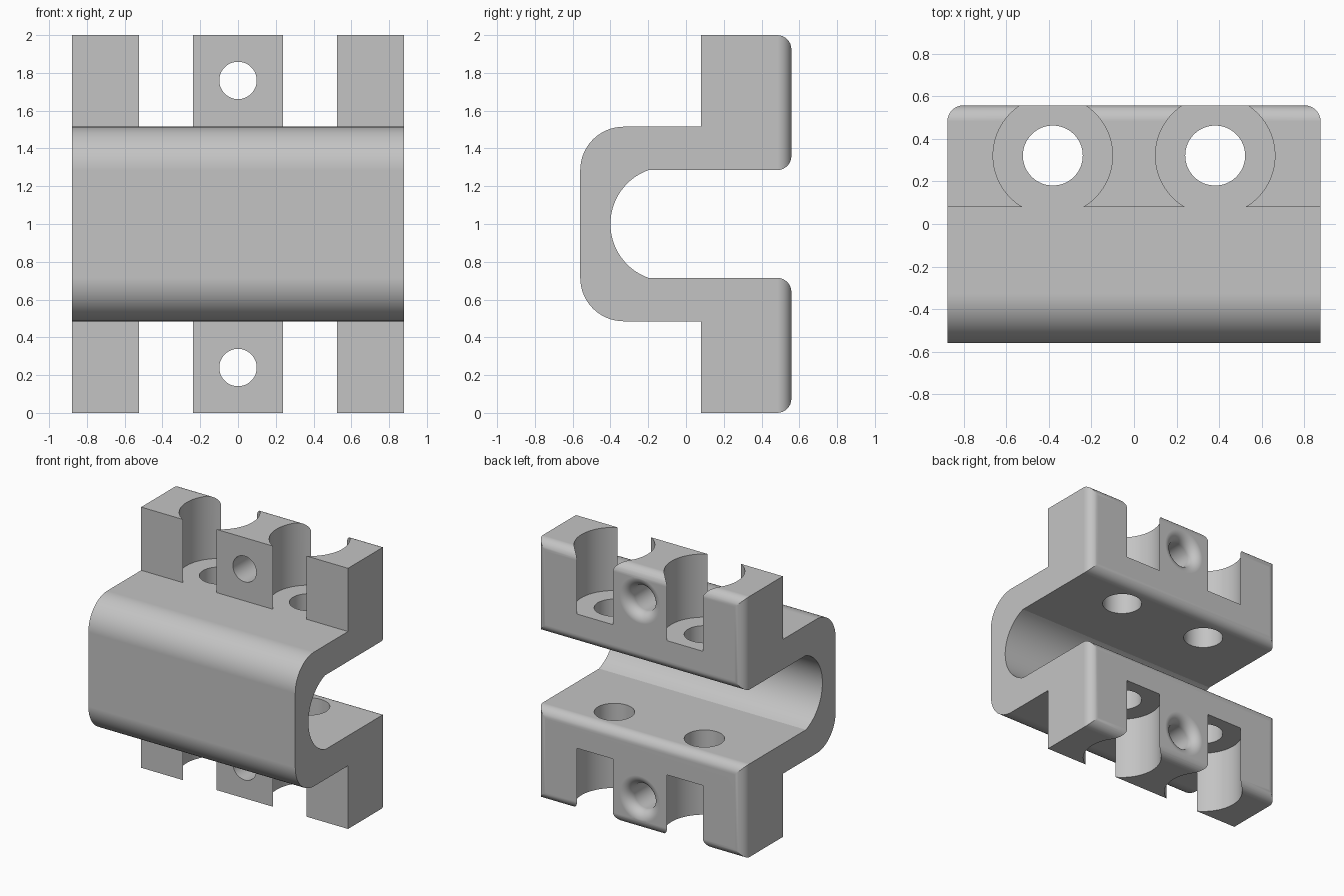
import bpy, bmesh
from math import sin, cos, pi, asin, radians

if "Cube" in bpy.data.objects:
    bpy.data.objects.remove(bpy.data.objects["Cube"], do_unlink=True)

HALF_X, BACK, FRONT, FLANGE = 0.878, 0.558, -0.56, 0.08
MID, WALL, SLOT = 1.0, 0.515, 0.285      # half heights about the middle plane
ROUND = 0.075

grey = bpy.data.materials.new("grey_metal")
grey.use_nodes = True
colour = (0.55, 0.55, 0.55, 1)
grey.diffuse_color = colour
grey.node_tree.nodes["Principled BSDF"].inputs["Base Color"].default_value = colour


def arc(cy, cz, r, a0, a1, n):
    return [(cy + r * cos(a0 + (a1 - a0) * i / n), cz + r * sin(a0 + (a1 - a0) * i / n))
            for i in range(n + 1)]


def make_object(name, bm):
    bmesh.ops.recalc_face_normals(bm, faces=bm.faces)
    mesh = bpy.data.meshes.new(name)
    bm.to_mesh(mesh)
    bm.free()
    mesh.materials.append(grey)
    ob = bpy.data.objects.new(name, mesh)
    bpy.context.collection.objects.link(ob)
    return ob


def lathe(name, profile, place, n=64):
    """Closed solid of revolution; place maps (radial u, radial v, along) to a point."""
    bm = bmesh.new()
    rings = [[bm.verts.new(place(r * cos(2 * pi * k / n), r * sin(2 * pi * k / n), h))
              for k in range(n)] for r, h in profile]
    for a, b in zip(rings, rings[1:]):
        for k in range(n):
            bm.faces.new((a[k], a[k - 1], b[k - 1], b[k]))
    bm.faces.new(rings[0])
    bm.faces.new(rings[-1])
    return make_object(name, bm)


# Clamp body: upper half of the side profile, mirrored and extruded along x
slot_r = 0.303
slot_y = -0.40 + slot_r
slot_a = asin(SLOT / slot_r)
outer = arc(FRONT + 0.23, WALL - 0.23, 0.23, pi, pi / 2, 16)
inner = arc(slot_y, 0, slot_r, pi - slot_a, pi, 16)
upper = outer + [(FLANGE, WALL), (FLANGE, 1), (BACK, 1), (BACK, SLOT)] + inner
lower = [(y, -z) for y, z in reversed(upper[:-1])]
bm = bmesh.new()
cap = bm.faces.new([bm.verts.new((-HALF_X, y, MID + z)) for y, z in upper + lower])
ext = bmesh.ops.extrude_face_region(bm, geom=[cap], use_keep_orig=True)
bmesh.ops.translate(bm, vec=(2 * HALF_X, 0, 0),
                    verts=[v for v in ext["geom"] if isinstance(v, bmesh.types.BMVert)])
bmesh.ops.recalc_face_normals(bm, faces=bm.faces)

# Rounded rim of both rear flange faces
rim = [e for e in bm.edges if all(abs(v.co.y - BACK) < 1e-4 for v in e.verts)]
bmesh.ops.bevel(bm, geom=rim, offset=ROUND, offset_type='OFFSET', segments=8,
                profile=0.5, affect='EDGES', clamp_overlap=True)
body = make_object("clamp_body", bm)

# Cutters: nut pockets, bolt holes and flared cross holes
cutters = []
for s in (1, -1):
    for x in (-0.382, 0.382):
        def upright(u, v, h, x=x, s=s):
            return (x + u, 0.322 + v, MID + s * h)
        cutters.append(lathe("pocket_cutter", [(0.281, WALL), (0.281, 1.1)], upright, 96))
        cutters.append(lathe("bolt_hole_cutter", [(0.141, 0.2), (0.141, 0.7)], upright))

    def level(u, v, h, s=s):
        return (u, h, MID + s * 0.76 + v)
    flare = [(r, y) for r, y in
             arc(0.099 + ROUND, BACK - ROUND, ROUND, pi, pi / 2, 8)]
    cutters.append(lathe("cross_hole_cutter",
                         [(0.099, 0)] + flare + [(0.099 + ROUND, BACK + 0.1)], level))

bpy.context.view_layer.objects.active = body
for cutter in cutters:
    mod = body.modifiers.new("cut", 'BOOLEAN')
    mod.operation, mod.solver, mod.object = 'DIFFERENCE', 'EXACT', cutter
    bpy.ops.object.modifier_apply(modifier=mod.name)
for cutter in cutters:
    bpy.data.objects.remove(cutter, do_unlink=True)

# Smooth rounds with crisp edges
for ob in bpy.context.selected_objects:
    ob.select_set(False)
body.select_set(True)
bpy.ops.object.shade_smooth_by_angle(angle=radians(17))
weighted = body.modifiers.new("weighted_normals", 'WEIGHTED_NORMAL')
weighted.keep_sharp = True
